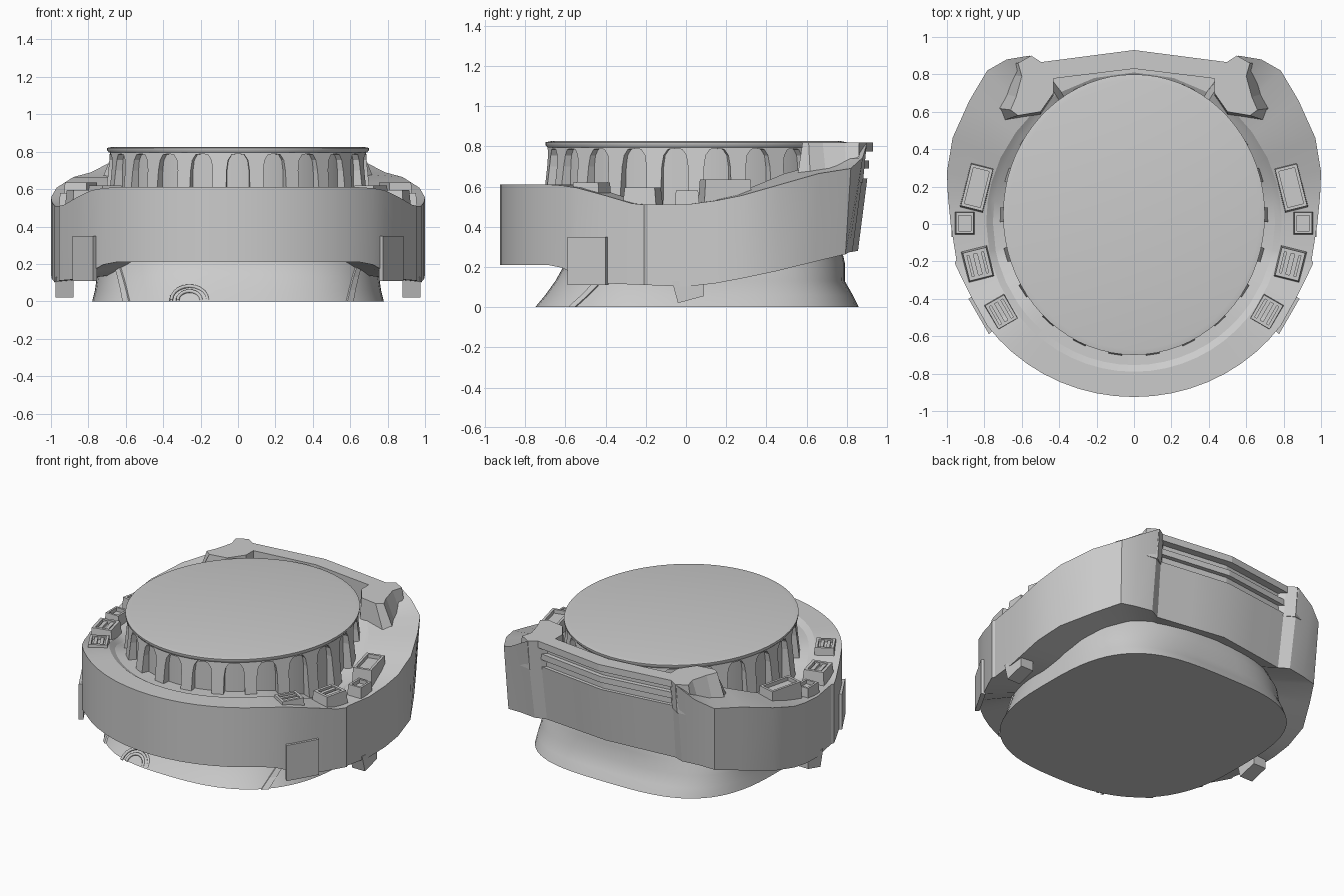
import bpy, bmesh
from math import sin, cos, pi, radians, atan2, copysign
from mathutils import Vector, Matrix

if "Cube" in bpy.data.objects:
    bpy.data.objects.remove(bpy.data.objects["Cube"])

grey = bpy.data.materials.new("plain grey")
grey.use_nodes = True
grey.diffuse_color = (0.6, 0.6, 0.6, 1)
grey.node_tree.nodes["Principled BSDF"].inputs["Base Color"].default_value = (0.6, 0.6, 0.6, 1)


def finish(name, bm, smooth=None):
    bmesh.ops.recalc_face_normals(bm, faces=bm.faces)
    mesh = bpy.data.meshes.new(name)
    bm.to_mesh(mesh)
    bm.free()
    mesh.materials.append(grey)
    ob = bpy.data.objects.new(name, mesh)
    bpy.context.collection.objects.link(ob)
    if smooth:
        bpy.ops.object.select_all(action='DESELECT')
        ob.select_set(True)
        bpy.context.view_layer.objects.active = ob
        bpy.ops.object.shade_smooth_by_angle(angle=radians(smooth))


def loft(name, rings, closed=False, smooth=None):
    """Skin a list of equal rings of points."""
    bm = bmesh.new()
    vs = [[bm.verts.new(p) for p in r] for r in rings]
    n = len(vs[0])
    pairs = list(zip(vs, vs[1:])) + ([(vs[-1], vs[0])] if closed else [])
    for a, b in pairs:
        for i in range(n):
            bm.faces.new((a[i], a[(i + 1) % n], b[(i + 1) % n], b[i]))
    if not closed:
        bm.faces.new(vs[0])
        bm.faces.new(vs[-1])
    finish(name, bm, smooth)


def oval(t, z, rx, front, back, power=2.0, back_power=2.0, grow=1.0):
    """Point on a rounded-square oval; t = 0 faces the front."""
    cy, ry = (front + back) / 2, (back - front) / 2
    p = power if cos(t) > 0 else back_power
    sx, sy = (copysign(abs(v) ** (2 / p), v) for v in (sin(t), cos(t)))
    return (grow * rx * sx, cy - grow * ry * sy, z)


def oval_ring(*args):
    return [oval(2 * pi * i / 72, *args) for i in range(72)]


def interp(table, v):
    for (a, p), (b, q) in zip(table, table[1:]):
        if v <= b:
            return p + (q - p) * max(0, (v - a) / (b - a))
    return table[-1][1]


def mirror_pts(pts):
    return [(-x, y) for x, y in pts]


# Flared torso stump, squarer towards the back
torso = ((0, .78, -.75, .86, 2.6, 3.2), (.06, .765, -.70, .83, 2.6, 3.3),
         (.13, .755, -.65, .79, 2.6, 3.3), (.22, .755, -.60, .79, 2.5, 3.0),
         (.45, .70, -.60, .74, 2.2, 2.2))
loft("torso", [oval_ring(*s) for s in torso], smooth=40)

# Drum core and lid
loft("drum_core", [oval_ring(z, .655, -.655, .755) for z in (.35, .80)], smooth=40)
loft("drum_lid", [oval_ring(*s) for s in (
    (.795, .69, -.69, .79), (.808, .70, -.70, .80), (.82, .70, -.70, .80),
    (.826, .67, -.67, .77))], smooth=40)

# Arched ribs around the drum: T-shaped outlines pushed out from the core
count = 22
step = 2 * pi / count
half = [(.5, .80), (.5, .788), (.33, .785), (.23, .755), (.19, .70), (.17, .42)]
outline = half + [(-u, z) for u, z in reversed(half)]
for k in range(count):
    rings = []
    for s in (.92, .985):
        rings.append([])
        for u, z in outline:
            a = (k + .5 + u) * step
            flare = s + (.045 * max(0, (.74 - z) / .3) if s > .95 else 0)
            rings[-1].append(oval(a, z, .70, -.70, .80, grow=flare))
    loft("drum_rib", rings)

# Heavy belt: outer outline from front to back, mirrored
side = [(.97 * sin(radians(t)), -.925 * cos(radians(t))) for t in range(0, 55, 6)]
side += [(.865, -.40), (.93, -.27), (.958, -.21), (.95, -.19), (.98, 0), (.995, .15),
         (1, .28), (.97, .46), (.88, .66), (.785, .82), (.68, .88), (.56, .9),
         (.49, .865), (.25, .897), (0, .93)]
path = side + mirror_pts(side[-2:0:-1])
top_z = [(-.65, .61), (-.52, .59), (-.25, .51), (.05, .51), (.35, .57), (.6, .655),
         (.82, .69), (.88, .745), (.9, .815)]
low_z = [(-.65, .21), (-.45, .12), (.05, .10), (.4, .165), (.8, .26), (.93, .28)]
rows = [[] for _ in range(6)]
for x, y in path:
    zt, zb = interp(top_z, y), interp(low_z, y)
    back = abs(x) < .5 and y > .8
    if back:
        zt = .64
    a = atan2(x, -y)
    lean = .92 if y > .84 else 1 - .04 * max(0, y)
    lx, ly = .79 * sin(a), .01 - .80 * cos(a)
    rows[0].append((.66 * sin(a), .05 - .66 * cos(a), zb + .03))
    rows[1].append((x * (1 if y < .5 else .98), y * lean, zb))
    rows[2].append((x, y * (.97 if back else 1), zt))
    rows[3].append((lx, ly, min(zt, .72)))
    rows[4].append((lx * .955, ly * .955, min(zt, .72) - .022))
    rows[5].append((.60 * sin(a), .05 - .66 * cos(a), min(zt, .72) - .027))
loft("belt", rows, closed=True, smooth=25)


def prism(name, pts, z0, z1):
    """Upright prism."""
    loft(name, [[(x, y, z) for x, y in pts] for z in (z0, z1)])


# Slatted wall across the back
for name, inset, z0, z1 in (("back_wall", .05, .55, .78), ("back_slat", .02, .69, .73),
                            ("back_top_rail", 0, .775, .82)):
    outer = [(.50, .865 - inset), (0, .93 - inset), (-.50, .865 - inset)]
    prism(name, outer + [(-.45, .775), (0, .83), (.45, .775)], z0, z1)

# Shoulder posts at both back corners, with a sloped foot towards the side
top = [(.49, .862), (.55, .9), (.62, .86), (.60, .79), (.63, .68), (.66, .61),
       (.62, .58), (.50, .60), (.43, .70), (.43, .78)]
foot = [(.49, .84), (.55, .88), (.66, .86), (.68, .80), (.70, .70), (.74, .62),
        (.71, .55), (.50, .58), (.43, .68), (.43, .78)]
for flip in (list, mirror_pts):
    loft("back_post", [[(x, y, .62) for x, y in flip(foot)],
                       [(x, y, .82) for x, y in flip(top)]])


def block(name, at, size, turn, z0, z1, taper=.85, bars=0):
    """Tapered pouch with a recessed top, and bars lying in the recess."""
    place = Matrix.Translation((*at, 0)) @ Matrix.Rotation(turn, 4, 'Z')
    w, d = size[0] / 2, size[1] / 2

    def ring(s, z, m=0):
        return [place @ Vector((i * (w * s - m), j * (d * s - m), z))
                for i, j in ((-1, -1), (1, -1), (1, 1), (-1, 1))]
    rim = min(w, d) * .25
    loft(name, [ring(1, z0), ring(taper, z1), ring(taper, z1, rim), ring(taper, z1 - .025, rim)])
    for b in range(bars):
        x = (b - (bars - 1) / 2) * w * .6
        loft(name + "_bar", [[place @ Vector((x + i * w * .16, j * d * .7, z))
                              for i, j in ((-1, -1), (1, -1), (1, 1), (-1, 1))]
                             for z in (z1 - .03, z1 - .008)])


for s in (1, -1):
    # Pouches on top of the belt
    block("long_pouch", (s * .84, .195), (.13, .25), s * radians(14), .48, .635, .92)
    block("small_pouch", (s * .905, .005), (.11, .13), 0, .46, .58)
    block("front_pouch", (s * .835, -.215), (.15, .18), -s * radians(14), .46, .595, .85, 2)
    block("corner_pouch", (s * .71, -.47), (.13, .16), -s * radians(30), .5, .62, .9, 2)
    # Plate on the outer wall of the belt
    plate = [(.755, -.57), (.775, -.59), (.885, -.40), (.86, -.385)]
    prism("side_plate", [(s * x, y) for x, y in plate], .11, .35)
    # Hook below the belt
    hook = [(-.07, .13), (-.04, .02), (.09, .055), (.09, .13)]
    loft("belt_hook", [[(s * x, y, z) for y, z in hook] for x in (.88, .975)])
    # Diagonal strap hugging the torso
    loft("torso_strap", [[oval(s * (.78 + .9 * ring[0] + da), *ring, grow)
                          for da, grow in ((-.035, .98), (-.035, 1.012), (.035, 1.012), (.035, .98))]
                         for ring in torso[:4]])

# Small looped cord low on the front of the torso
for r in (.055, .085):
    cord = bpy.data.curves.new("front_cord", 'CURVE')
    cord.dimensions = '3D'
    cord.bevel_depth = .01
    cord.bevel_resolution = 1
    line = cord.splines.new('POLY')
    line.points.add(10)
    for i, p in enumerate(line.points):
        a = pi * i / 10
        z = .005 + r * .9 * sin(a)
        p.co = (-.26 + r * 1.15 * cos(a), -.735 + z * .8, z, 1)
    cord.materials.append(grey)
    ob = bpy.data.objects.new("front_cord", cord)
    bpy.context.collection.objects.link(ob)
